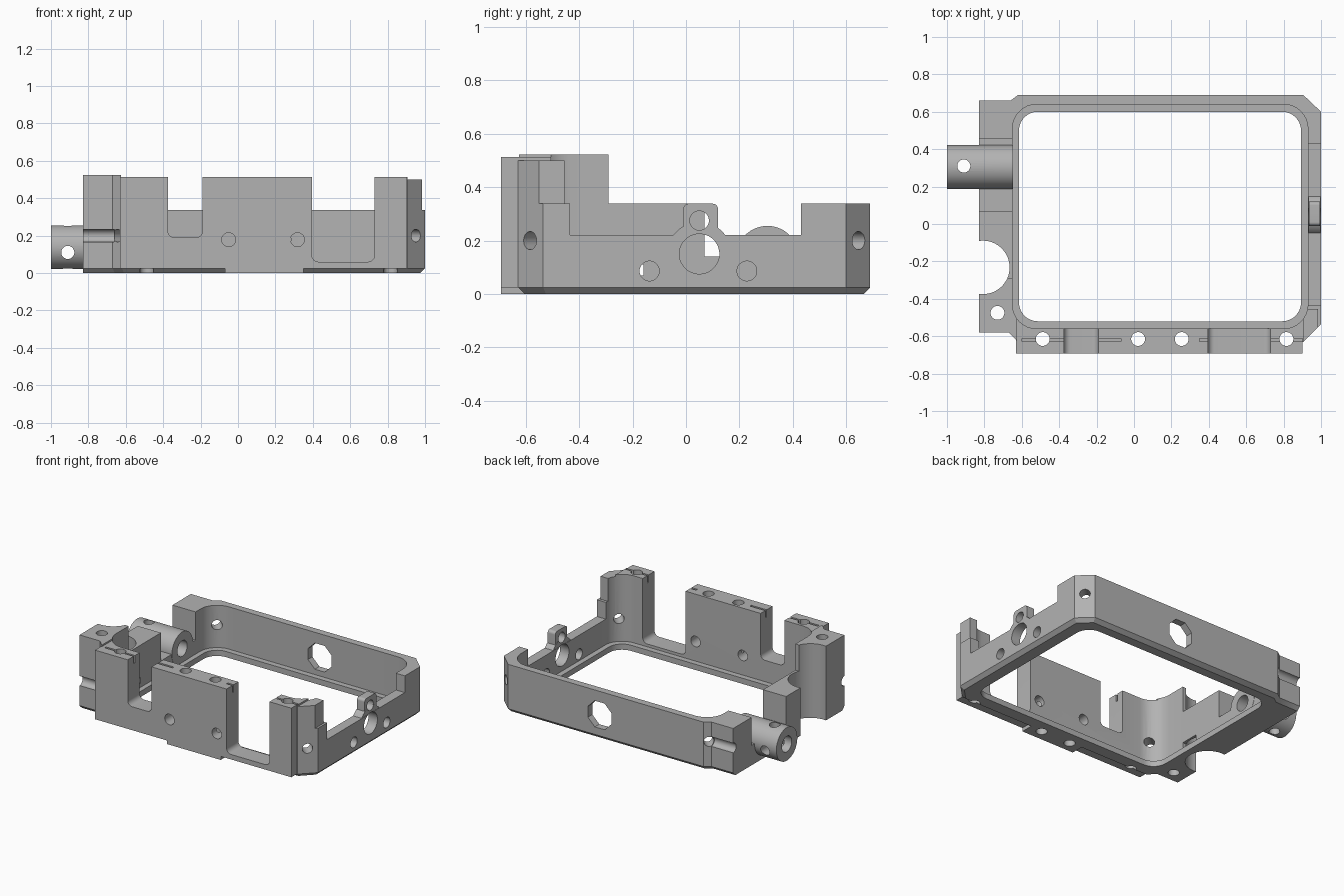
import bpy, bmesh, math
from mathutils import Matrix, Vector

if "Cube" in bpy.data.objects:
    bpy.data.objects.remove(bpy.data.objects["Cube"])

grey = bpy.data.materials.new("machined grey")
grey.diffuse_color = (0.45, 0.45, 0.45, 1)
grey.use_nodes = True
grey.node_tree.nodes["Principled BSDF"].inputs["Base Color"].default_value = grey.diffuse_color


def finish(name, bm):
    bmesh.ops.recalc_face_normals(bm, faces=bm.faces)
    me = bpy.data.meshes.new(name)
    bm.to_mesh(me)
    bm.free()
    me.materials.append(grey)
    ob = bpy.data.objects.new(name, me)
    bpy.context.collection.objects.link(ob)
    return ob


def prism(name, pts, lo, hi, chamfer=0):
    """Vertical extrusion of an outline, optionally with a chamfered foot."""
    bm = bmesh.new()
    f = bm.faces.new([bm.verts.new((x, y, lo)) for x, y in pts])
    r = bmesh.ops.extrude_face_region(bm, geom=[f])
    for v in r["geom"]:
        if isinstance(v, bmesh.types.BMVert):
            v.co.z = hi
    bmesh.ops.recalc_face_normals(bm, faces=bm.faces)
    if chamfer:
        foot = [e for e in bm.edges if all(v.co.z < lo + 1e-4 for v in e.verts)
                and not all(v.co.x < -0.8 for v in e.verts)]
        bmesh.ops.bevel(bm, geom=foot, offset=chamfer, segments=1, affect='EDGES')
    return finish(name, bm)


def box(x0, x1, y0, y1, z0, z1, name="block", axis=None, r=0.0):
    """Box; edges running along the given axis are rounded by r."""
    bm = bmesh.new()
    bmesh.ops.create_cube(bm, size=1)
    for v in bm.verts:
        v.co = Vector(((x0 + x1) / 2 + v.co.x * (x1 - x0),
                       (y0 + y1) / 2 + v.co.y * (y1 - y0),
                       (z0 + z1) / 2 + v.co.z * (z1 - z0)))
    if r:
        es = [e for e in bm.edges
              if abs((e.verts[0].co - e.verts[1].co).normalized()[axis]) > 0.9]
        bmesh.ops.bevel(bm, geom=es, offset=r, segments=8, profile=0.5, affect='EDGES')
    return finish(name, bm)


def rod(center, direction, r, length, name="rod", n=32):
    bm = bmesh.new()
    turn = Vector(direction).to_track_quat('Z', 'Y').to_matrix().to_4x4()
    spin = Matrix.Rotation(math.pi / n, 4, 'Z')
    bmesh.ops.create_cone(bm, cap_ends=True, segments=n, radius1=r, radius2=r, depth=length,
                          matrix=Matrix.Translation(center) @ turn @ spin)
    return finish(name, bm)


def combine(ob, tool, op='DIFFERENCE'):
    m = ob.modifiers.new("bool", 'BOOLEAN')
    m.operation, m.solver, m.object = op, 'EXACT', tool
    dg = bpy.context.evaluated_depsgraph_get()
    me = bpy.data.meshes.new_from_object(ob.evaluated_get(dg))
    ob.modifiers.clear()
    ob.data = me
    bpy.data.objects.remove(tool)


def cut(tool):
    combine(frame, tool)


def add(tool):
    combine(frame, tool, 'UNION')


X, Y, Z = (1, 0, 0), (0, 1, 0), (0, 0, 1)

# Main frame outline with chamfered corners and side block
frame = prism("housing_frame", [
    (-0.83, -0.58), (-0.67, -0.58), (-0.62, -0.63), (0.905, -0.63), (1.0, -0.535),
    (1.0, 0.6), (0.905, 0.69), (-0.62, 0.69), (-0.66, 0.66), (-0.83, 0.66)],
    0, 0.523, 0.025)

# Front plate, deeper in the middle
add(box(-0.63, 0.9, -0.692, -0.6, 0.025, 0.512))
add(box(-0.07, 0.35, -0.692, -0.6, 0, 0.2))

# Cavity and bottom opening, leaving a thin lip
cut(box(-0.65, 0.93, -0.56, 0.64, 0.04, 0.8, axis=2, r=0.13))
cut(box(-0.615, 0.893, -0.52, 0.6, -0.1, 0.2, axis=2, r=0.1))

# Stepped wall heights
cut(box(-0.9, 1.1, -0.29, 0.8, 0.338, 0.8))
cut(box(0, 1.1, -0.455, 0.8, 0.338, 0.8))
cut(box(-0.625, 1.1, -0.8, 0.8, 0.512, 0.8))
cut(box(0.905, 1.1, -0.8, 0, 0.5, 0.8))
cut(box(0.985, 1.1, -0.8, 0.0, 0.338, 0.8))
cut(box(0.8, 1.1, -0.435, 0.43, 0.22, 0.8))
cut(box(-0.9, -0.6, 0.07, 0.455, 0.14, 0.8))

# Notches in the front wall
cut(box(-0.375, -0.19, -0.8, -0.5, 0.19, 0.8, axis=1, r=0.035))
cut(box(0.395, 0.73, -0.8, -0.5, 0.06, 0.8, axis=1, r=0.035))

# Narrow slots along the top of the front wall
for x0, x1 in ((-0.6, -0.3), (-0.25, -0.07), (0.35, 0.45), (0.7, 0.9)):
    cut(box(x0, x1, -0.627, -0.612, 0.46, 0.8))

# Bearing hump and sensor lug on the right wall
add(rod((0.965, 0.05, 0.15), X, 0.12, 0.066, n=48))
add(box(0.935, 0.995, -0.01, 0.12, 0.15, 0.338, axis=0, r=0.02))
for y, z, r in ((0.05, 0.15, 0.075), (0.05, 0.275, 0.036),
                (-0.137, 0.086, 0.037), (0.228, 0.086, 0.037)):
    cut(rod((0.97, y, z), X, r, 0.2))

# Barrel fitting on the left, bored lengthwise and cross-drilled
add(rod((-0.824, 0.305, 0.138), X, 0.117, 0.352, n=48))
cut(rod((-0.83, 0.305, 0.138), X, 0.055, 0.5))
cut(rod((-0.91, 0.31, 0.14), Z, 0.035, 0.5))
cut(rod((-0.91, 0.305, 0.11), Y, 0.035, 0.5))

# Round bay and slit in the left block
cut(rod((-0.808, -0.232, 0.3), Z, 0.143, 1.2, n=48))
cut(box(-0.72, -0.6, -0.29, -0.16, 0.07, 0.11))

# Vertical screw holes
for x, y in ((-0.73, -0.475), (-0.488, -0.615), (0.022, -0.615),
             (0.255, -0.615), (0.815, -0.615)):
    cut(rod((x, y, 0.3), Z, 0.037, 1.2))

# Front cross holes and octagonal rear window
for x in (-0.05, 0.318):
    cut(rod((x, -0.62, 0.178), Y, 0.037, 0.3))
cut(rod((0.19, 0.67, 0.17), Y, 0.1, 0.2, n=8))

# Diagonal corner screws and relief grooves on the left corners
for x, y, dx, dy in ((0.95, -0.583, 1, -1), (0.95, 0.645, 1, 1),
                     (-0.64, -0.6, -1, -1), (-0.64, 0.66, -1, 1)):
    cut(rod((x, y, 0.2), (dx, dy, 0), 0.034, 0.32))
for y in (-0.58, 0.66):
    cut(rod((-0.76, y, 0.2), X, 0.034, 0.2))

# Smooth round surfaces, sharp machined edges
bpy.ops.object.select_all(action='DESELECT')
frame.select_set(True)
bpy.context.view_layer.objects.active = frame
bpy.ops.object.shade_smooth_by_angle(angle=math.radians(30))
